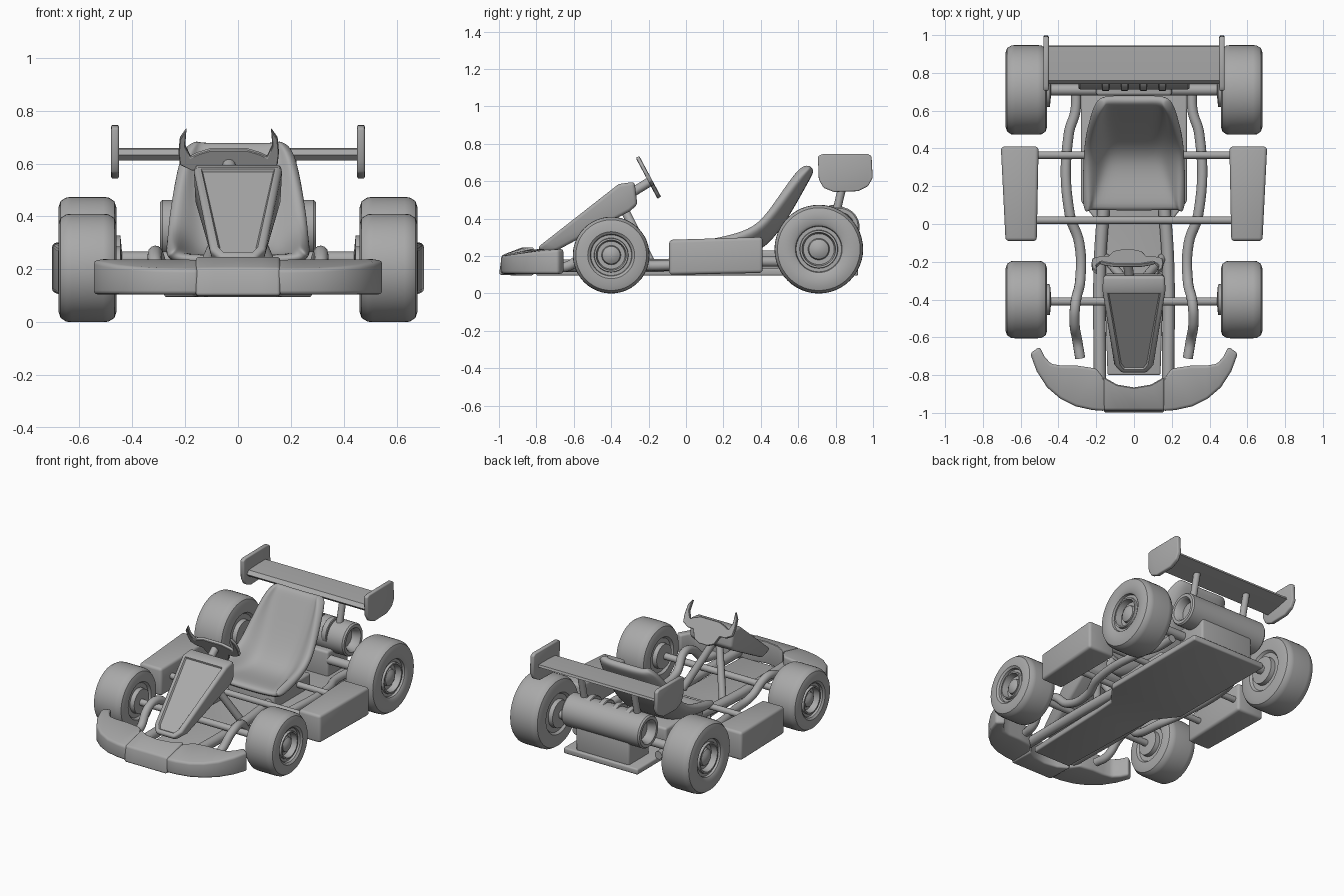
import bpy, bmesh, math
from mathutils import Vector

if "Cube" in bpy.data.objects:
    bpy.data.objects.remove(bpy.data.objects["Cube"])

grey = bpy.data.materials.new("plain_grey")
grey.use_nodes = True
GREY = (0.4, 0.4, 0.4, 1)
grey.diffuse_color = GREY
grey.node_tree.nodes["Principled BSDF"].inputs["Base Color"].default_value = GREY


def finish(name, bm, angle=35):
    bmesh.ops.recalc_face_normals(bm, faces=bm.faces)
    mesh = bpy.data.meshes.new(name)
    bm.to_mesh(mesh)
    bm.free()
    mesh.materials.append(grey)
    ob = bpy.data.objects.new(name, mesh)
    bpy.context.collection.objects.link(ob)
    bpy.ops.object.select_all(action="DESELECT")
    ob.select_set(True)
    bpy.context.view_layer.objects.active = ob
    bpy.ops.object.shade_smooth_by_angle(angle=math.radians(angle))
    return ob


def loft(rings, bevel=0.0, segments=3):
    """Skin closed rings of points and cap both ends."""
    bm = bmesh.new()
    loops = [[bm.verts.new(p) for p in ring] for ring in rings]
    for a, b in zip(loops, loops[1:]):
        for i in range(len(a)):
            j = (i + 1) % len(a)
            bm.faces.new((a[i], a[j], b[j], b[i]))
    bm.faces.new(loops[0])
    bm.faces.new(loops[-1])
    bmesh.ops.recalc_face_normals(bm, faces=bm.faces)
    if bevel:
        sharp = [e for e in bm.edges if e.calc_face_angle(0) > 0.6]
        bmesh.ops.bevel(bm, geom=sharp, offset=bevel, segments=segments,
                        profile=0.5, affect="EDGES", clamp_overlap=True)
    return bm


def box(name, lo, hi, bevel=0.015):
    ring = lambda y: [(lo[0], y, lo[2]), (hi[0], y, lo[2]), (hi[0], y, hi[2]), (lo[0], y, hi[2])]
    return finish(name, loft([ring(lo[1]), ring(hi[1])], bevel))


def lathe(name, profile, y, z, side=1, steps=48):
    """Spin (x, radius) points about a sideways axis."""
    turn = [math.tau * i / steps for i in range(steps)]
    rings = [[(side * x, y + r * math.cos(t), z + r * math.sin(t)) for t in turn] for x, r in profile]
    return finish(name, loft(rings))


def tube(name, points, radius):
    curve = bpy.data.curves.new(name, "CURVE")
    curve.dimensions = "3D"
    curve.bevel_depth = radius
    curve.bevel_resolution = 4
    curve.resolution_u = 8
    curve.use_fill_caps = True
    sp = curve.splines.new("BEZIER")
    sp.bezier_points.add(len(points) - 1)
    for bp, p in zip(sp.bezier_points, points):
        bp.co = p
        bp.handle_left_type = bp.handle_right_type = "AUTO"
    ob = bpy.data.objects.new(name, curve)
    mesh = bpy.data.meshes.new_from_object(ob)
    bpy.data.objects.remove(ob)
    bm = bmesh.new()
    bm.from_mesh(mesh)
    bpy.data.meshes.remove(mesh)
    return finish(name, bm)


def wheel(name, y, radius, rim, side):
    # tyre, rim lip, dished rim and domed hub in one profile
    prof = [(0.44, rim * 0.3), (0.445, rim * 0.72), (0.475, rim * 0.74), (0.475, rim),
            (0.46, rim * 1.1), (0.46, radius - 0.04), (0.468, radius - 0.016), (0.49, radius - 0.002),
            (0.51, radius), (0.63, radius), (0.65, radius - 0.002), (0.672, radius - 0.016),
            (0.68, radius - 0.04), (0.68, rim * 1.12), (0.67, rim), (0.655, rim * 0.97),
            (0.655, rim * 0.82), (0.67, rim * 0.8), (0.67, rim * 0.72), (0.63, rim * 0.66),
            (0.63, rim * 0.46), (0.65, rim * 0.42), (0.662, rim * 0.25), (0.666, rim * 0.05)]
    lathe(name, prof, y, radius, side)


for side, label in ((1, "left"), (-1, "right")):
    wheel(f"front_wheel_{label}", -0.40, 0.205, 0.112, side)
    wheel(f"rear_wheel_{label}", 0.71, 0.237, 0.125, side)

    # side pod, a little wider at the rear
    pod = [[(side * a, y, lo), (side * b, y, lo), (side * b, y, hi), (side * a, y, hi)]
           for y, a, b, lo, hi in ((-0.09, 0.515, 0.68, 0.10, 0.287), (0.41, 0.505, 0.705, 0.11, 0.302))]
    finish(f"side_pod_{label}", loft(pod, 0.018))

    # bent outer rail and straight inner rail
    tube(f"outer_rail_{label}", [(side * x, y, z) for x, y, z in (
        (0.31, 0.74, 0.17), (0.31, 0.6, 0.17), (0.345, 0.48, 0.17), (0.34, 0.05, 0.17),
        (0.29, -0.1, 0.15), (0.285, -0.3, 0.17), (0.31, -0.42, 0.26), (0.315, -0.52, 0.24),
        (0.30, -0.62, 0.15), (0.285, -0.71, 0.14))], 0.027)
    tube(f"inner_rail_{label}", [(side * 0.18, -0.85, 0.15), (side * 0.18, -0.2, 0.15),
                                 (side * 0.16, 0.1, 0.16)], 0.033)
    tube(f"column_strut_{label}", [(side * 0.15, -0.18, 0.15), (side * 0.02, -0.33, 0.45)], 0.024)

    # rear wing end plate and post
    plate = [(0.705, 0.735), (0.73, 0.745), (0.97, 0.747), (0.992, 0.735), (0.998, 0.62), (0.975, 0.575),
             (0.92, 0.547), (0.79, 0.543), (0.735, 0.565), (0.71, 0.61)]
    finish(f"wing_end_{label}", loft([[(side * x, y, z) for y, z in plate] for x in (0.451, 0.48)], 0.008))
    tube(f"wing_post_{label}", [(side * 0.2, 0.80, 0.42), (side * 0.2, 0.85, 0.63)], 0.022)

    # bumper wing: sections from the nose to the swept tip
    rails = [((0.15, -0.99), (0.15, -0.83)), ((0.22, -0.985), (0.20, -0.765)), ((0.31, -0.965), (0.30, -0.75)),
             ((0.39, -0.925), (0.38, -0.75)), ((0.46, -0.865), (0.44, -0.74)),
             ((0.515, -0.78), (0.475, -0.70)), ((0.55, -0.685), (0.50, -0.65))]
    rings = []
    for (ox, oy), (ix, iy) in rails:
        top = 0.20 + 0.035 * min(1, (oy + 1) / 0.3)
        rings.append([(side * ox, oy, 0.105), (side * ix, iy, 0.105), (side * ix, iy, 0.24), (side * ox, oy, top)])
    finish(f"bumper_wing_{label}", loft(rings, 0.015))

# bumper centre with a hollow behind for the fairing
rings = []
for x, back in ((-0.16, -0.81), (-0.09, -0.85), (0, -0.865), (0.09, -0.85), (0.16, -0.81)):
    rings.append([(x, -1.0, 0.10), (x, back, 0.095), (x, back, 0.25), (x, -0.985, 0.205)])
finish("bumper_centre", loft(rings, 0.012))

# floor pan, wide under the seat and engine
outline = [(0.14, -0.80), (0.16, -0.2), (0.17, -0.02), (0.28, 0.12), (0.28, 0.92)]
pan = [[(-w, y, 0.095), (w, y, 0.095), (w, y, 0.135), (-w, y, 0.135)] for w, y in outline]
finish("floor_pan", loft(pan, 0.01))
box("seat_mount", (-0.2, 0.1, 0.12), (0.2, 0.5, 0.23))
box("engine_mount", (-0.2, 0.68, 0.12), (0.2, 0.9, 0.3))

# cross bars and axles
for name, y, z, half, r in (("front_axle", -0.41, 0.205, 0.5, 0.022), ("front_cross_bar", 0.02, 0.2, 0.55, 0.02),
                            ("rear_cross_bar", 0.365, 0.2, 0.55, 0.02), ("rear_axle", 0.71, 0.237, 0.5, 0.03)):
    lathe(name, [(-half, r), (half, r)], y, z, steps=20)

# nose fairing with a recessed front panel
rings = []
for w, ty, tz, by, bz in ((0.07, -0.795, 0.245, -0.76, 0.215), (0.105, -0.755, 0.276, -0.68, 0.235),
                          (0.168, -0.36, 0.585, -0.30, 0.44), (0.165, -0.275, 0.597, -0.26, 0.475)):
    rings.append([(-w, ty, tz), (w, ty, tz), (w * 0.95, by, bz), (-w * 0.95, by, bz)])
bm = loft(rings, 0.018)
bm.normal_update()
slope = Vector((0, -0.615, 0.788))
front = [f for f in bm.faces if f.normal.dot(slope) > 0.99 and f.calc_area() > 0.004]
bmesh.ops.inset_region(bm, faces=front, thickness=0.014)
bmesh.ops.inset_region(bm, faces=front, thickness=0.008, depth=-0.01)
finish("nose_fairing", bm)

# steering yoke with upright horns
half = [(0.07, 0.062), (0.12, 0.045), (0.145, 0.03), (0.165, 0.08), (0.16, 0.15), (0.185, 0.11),
        (0.19, 0.05), (0.185, 0.0), (0.14, -0.025), (0.1, -0.025), (0.075, -0.08), (0.03, -0.1)]
yoke = half + [(-u, v) for u, v in reversed(half)]
up, out = Vector((0, -0.47, 0.88)), Vector((0, 0.88, 0.47))
hub = Vector((-0.035, -0.19, 0.6))
finish("steering_yoke", loft([[hub + Vector((u, 0, 0)) + up * v + out * d for u, v in yoke]
                              for d in (-0.011, 0.011)], 0.003, 1))
tube("steering_column", [hub, (-0.02, -0.32, 0.52)], 0.025)

# bucket seat: a shell of cross sections running from the lip to the headrest
stations = [(0.07, 0.265, 0.05, 0.285, 0.22, 0.235), (0.20, 0.25, 0.18, 0.31, 0.18, 0.245),
            (0.35, 0.25, 0.34, 0.355, 0.14, 0.245), (0.45, 0.35, 0.42, 0.43, 0.135, 0.24),
            (0.55, 0.52, 0.505, 0.555, 0.15, 0.215), (0.615, 0.64, 0.585, 0.66, 0.15, 0.185),
            (0.645, 0.69, 0.63, 0.69, 0.13, 0.15)]
bm = bmesh.new()
rows = []
for fy, fz, ry, rz, fw, rw in stations:
    pts = [(rw, ry, rz), ((rw + fw) / 2, (ry + fy) / 2, (rz + fz) / 2), (fw, fy, fz), (fw * 0.5, fy, fz)]
    pts += [(0, fy, fz)] + [(-x, y, z) for x, y, z in reversed(pts)]
    rows.append([bm.verts.new(p) for p in pts])
for a, b in zip(rows, rows[1:]):
    for i in range(len(a) - 1):
        bm.faces.new((a[i], a[i + 1], b[i + 1], b[i]))
seat = finish("seat", bm, 180)
up_facing = sum(p.normal.z for p in seat.data.polygons) > 0
shell = seat.modifiers.new("shell", "SOLIDIFY")
shell.thickness = 0.055
shell.offset = -1 if up_facing else 1
smooth = seat.modifiers.new("smooth", "SUBSURF")
smooth.levels = smooth.render_levels = 2

# engine drum with open ends, and ribs on it
lathe("engine_drum", [(-0.24, 0.02), (-0.24, 0.06), (-0.285, 0.07), (-0.295, 0.08), (-0.295, 0.1), (-0.285, 0.108),
                      (0.285, 0.108), (0.295, 0.1), (0.295, 0.08), (0.285, 0.07), (0.24, 0.06), (0.24, 0.02)],
      0.82, 0.355)
for i in range(4):
    x = -0.15 + 0.1 * i
    lathe(f"engine_rib_{i + 1}", [(x - 0.02, 0.085), (x - 0.016, 0.09), (x + 0.016, 0.09), (x + 0.02, 0.085)],
          0.795, 0.385, steps=32)

# rear wing blade
blade = [(0.74, 0.632), (0.76, 0.655), (0.85, 0.66), (0.94, 0.66), (0.945, 0.645), (0.85, 0.625), (0.76, 0.612)]
finish("wing_blade", loft([[(x, y, z) for y, z in blade] for x in (-0.46, 0.46)]))
